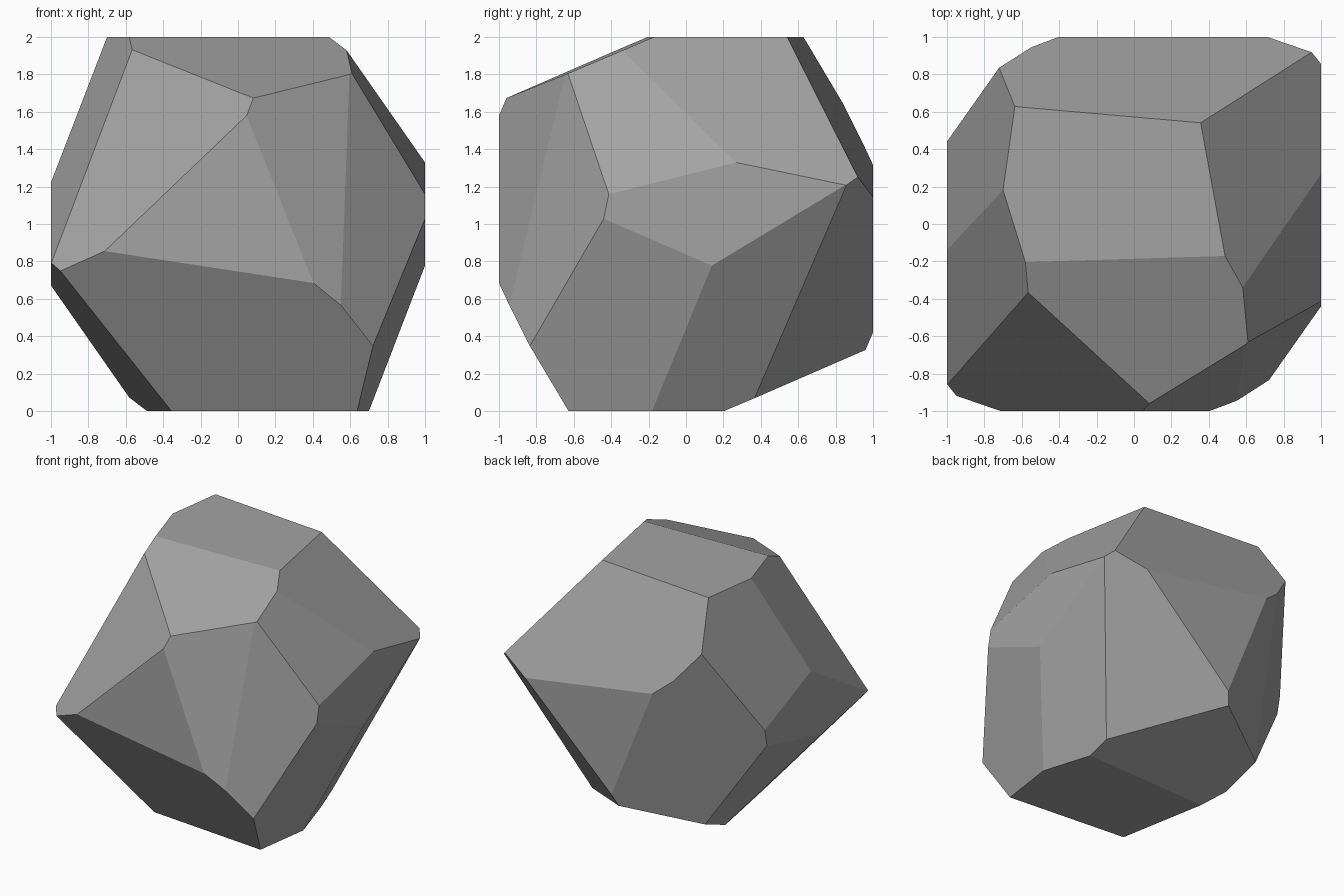
import bpy, bmesh
from mathutils import Vector

if "Cube" in bpy.data.objects:
    bpy.data.objects.remove(bpy.data.objects["Cube"])

# Corners of half the stone, measured from its centre (the other half is the point mirror)
corners = {
    "A": (-0.64, 0.63, 1), "B": (0.36, 0.54, 1), "D": (-0.70, 0.175, 1),
    "E": (-0.58, -0.20, 1), "F": (0.485, -0.17, 1), "G": (0.58, -0.345, 0.93),
    "H": (0.61, -0.63, 0.803), "K": (0.583, -0.655, 0.795),
    "I": (-0.565, -0.365, 0.935), "J": (0.08, -0.96, 0.67),
    "L": (1, -0.415, 0.16), "M": (1, -0.44, 0.02), "N": (1, 0.14, -0.22),
    "O": (1, 0.86, 0.213), "P": (1, 0.265, 0.327),
    "Q": (-0.71, -1, -0.143), "R": (0.408, -1, -0.32), "S": (0.045, -1, 0.58),
    "T": (-0.945, -0.92, -0.25), "U": (0.56, -0.94, -0.445), "V": (0.72, -0.836, -0.645),
}
# Facets as rings of corners; lower case means the mirrored corner
facets = ["EFGHKJI", "JKURS", "KHLMVU", "IJSQTo", "QRUVabT",
          "BFGPOt", "GHLP", "adNMV", "DEIon"]


def corner(c):
    return Vector(corners[c]) if c.isupper() else -Vector(corners[c.upper()])


def facet_plane(ring):
    """Best-fit outward normal and distance of a ring of corners."""
    pts = [corner(c) for c in ring]
    mid = sum(pts, Vector()) / len(pts)
    n = Vector()
    for i, p in enumerate(pts):
        n += (p - mid).cross(pts[(i + 1) % len(pts)] - mid)
    n.normalize()
    if n.dot(mid) < 0:
        n.negate()
    return n, n.dot(mid)


# Block cut by opposite pairs of planes
bm = bmesh.new()
bmesh.ops.create_cube(bm, size=2)
for ring in facets:
    normal, dist = facet_plane(ring)
    for n in (normal, -normal):
        bmesh.ops.bisect_plane(bm, geom=bm.verts[:] + bm.edges[:] + bm.faces[:],
                               dist=1e-5, plane_co=n * dist, plane_no=n, clear_outer=True)
        bmesh.ops.holes_fill(bm, edges=[e for e in bm.edges if e.is_boundary], sides=0)
bmesh.ops.recalc_face_normals(bm, faces=bm.faces[:])
bmesh.ops.translate(bm, verts=bm.verts[:], vec=(0, 0, 1))

mesh = bpy.data.meshes.new("faceted_stone")
bm.to_mesh(mesh)
bm.free()
stone = bpy.data.objects.new("faceted_stone", mesh)
bpy.context.collection.objects.link(stone)

# Plain grey stone
grey = bpy.data.materials.new("stone_grey")
grey.diffuse_color = (0.37, 0.37, 0.37, 1)
grey.use_nodes = True
grey.node_tree.nodes["Principled BSDF"].inputs["Base Color"].default_value = grey.diffuse_color
mesh.materials.append(grey)
